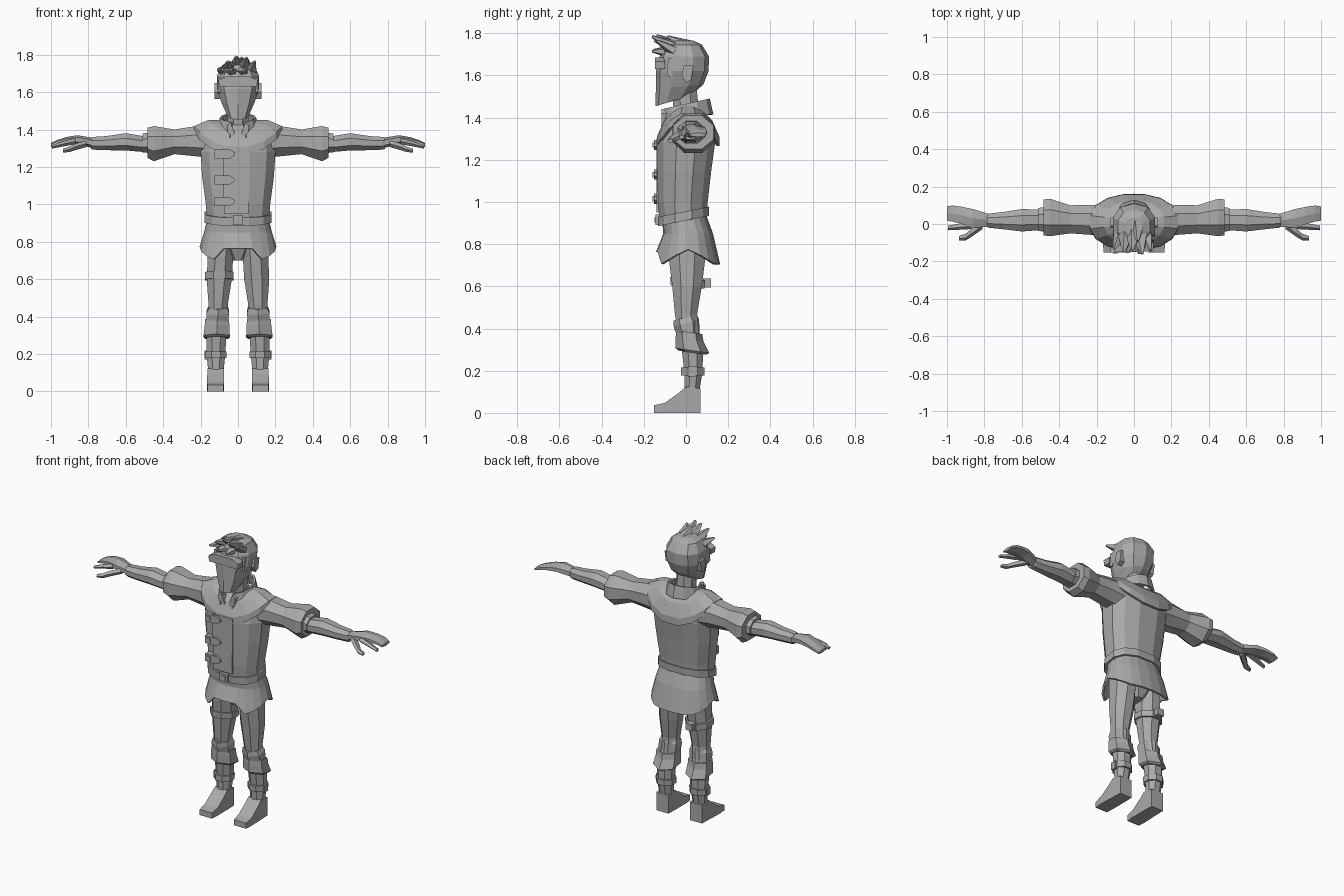
import bpy, bmesh, math
from mathutils import Vector

grey = bpy.data.materials.new("grey")
grey.diffuse_color = (0.4, 0.4, 0.4, 1)


def finish(name, bm, mirror=False, thick=0):
    bmesh.ops.recalc_face_normals(bm, faces=bm.faces)
    me = bpy.data.meshes.new(name)
    bm.to_mesh(me)
    bm.free()
    me.materials.append(grey)
    ob = bpy.data.objects.new(name, me)
    bpy.context.collection.objects.link(ob)
    if thick:
        mod = ob.modifiers.new("thickness", 'SOLIDIFY')
        mod.thickness = thick
        mod.offset = -1
    if mirror:
        ob.modifiers.new("mirror", 'MIRROR').use_clip = False
    return ob


def skin(bm, loops, closed=True, caps=True):
    rows = [[bm.verts.new(p) for p in loop] for loop in loops]
    n = len(rows[0])
    for a, b in zip(rows, rows[1:]):
        for i in range(n if closed else n - 1):
            j = (i + 1) % n
            bm.faces.new((a[i], a[j], b[j], b[i]))
    if caps:
        bm.faces.new(rows[0])
        bm.faces.new(rows[-1])


def unit_ring(n, p):
    angles = [(i + 0.5) * 2 * math.pi / n for i in range(n)]
    cs = [math.copysign(abs(math.cos(a)) ** p, math.cos(a)) for a in angles]
    sn = [math.copysign(abs(math.sin(a)) ** p, math.sin(a)) for a in angles]
    return [(c / max(cs), s / max(sn)) for c, s in zip(cs, sn)]


def loft(name, rings, axis='z', n=8, p=1.0, mirror=False):
    """rings: (position, centre u, centre v, radius u, radius v[, tilt])"""
    loops = []
    for w, cu, cv, ru, rv, *tilt in rings:
        loop = []
        for c, s in unit_ring(n, p):
            u, v = cu + ru * c, cv + rv * s
            h = w + (tilt[0] * v if tilt else 0)
            loop.append({'z': (u, v, h), 'x': (h, u, v), 'y': (u, h, v)}[axis])
        loops.append(loop)
    bm = bmesh.new()
    skin(bm, loops)
    return finish(name, bm, mirror)


def plate(name, pts, y0, y1, mirror=False):
    """Front-facing outline in x, z extruded along y."""
    bm = bmesh.new()
    skin(bm, [[(x, y, z) for x, z in pts] for y in (y0, y1)])
    return finish(name, bm, mirror)


def box(name, x0, x1, y0, y1, z0, z1, mirror=False):
    return plate(name, [(x0, z0), (x1, z0), (x1, z1), (x0, z1)], y0, y1, mirror)


# Torso, neck and pelvis
loft("torso", [(0.91, 0, -.012, .165, .11, .1), (1.0, 0, -.015, .172, .118), (1.15, 0, -.008, .192, .128),
               (1.28, 0, 0, .2, .138), (1.36, 0, .01, .195, .125), (1.41, 0, .01, .15, .08)], n=12, p=.85)
loft("neck", [(1.36, 0, .01, .06, .06), (1.54, 0, -.01, .052, .06)])
loft("pelvis", [(.70, 0, .01, .035, .05), (.77, 0, .01, .1, .08), (.92, 0, -.01, .15, .095)])

# Flared coat skirt with a raised front opening
N = 20
loops = []
for z, cy, rx, ry, hem in [(.94, -.01, .16, .105, 0), (.85, .01, .182, .118, 0), (.74, .01, .205, .152, 1)]:
    loop = []
    for i in range(N):
        a = 2 * math.pi * i / N
        c, s = math.cos(a), math.sin(a)
        h = z
        if hem:
            h = .775 - .07 * min(1, abs(s) * 1.2)
            if s < -.9:
                h = .765
        loop.append((rx * math.copysign(abs(c) ** .85, c), cy + ry * math.copysign(abs(s) ** .85, s), h))
    loops.append(loop)
bm = bmesh.new()
skin(bm, loops, caps=False)
finish("coat_skirt", bm, thick=.012)

# Shoulder yoke draped around the neck
loops = []
for z, drop, cy, rx, ry in [(1.455, .03, .01, .075, .07), (1.455, .07, .01, .16, .115),
                            (1.425, .115, .01, .235, .148), (1.395, .13, .01, .238, .15)]:
    loops.append([(rx * c, cy + ry * s, z - drop * s * s) for c, s in unit_ring(16, .9)])
bm = bmesh.new()
skin(bm, loops, caps=False)
finish("shoulder_yoke", bm, thick=.015)

# Standing collar, open at the front with pointed ends
loops = []
for top in (0, 1):
    loop = []
    for i in range(11):
        a = math.radians(-68 + i * 31.6)
        c, s = math.cos(a), math.sin(a)
        f = max(0, -s)
        r = .098 if top else .115
        loop.append((r * c, .0 + (r + .015) * s, (1.465 + .025 * s) if top else 1.415 - .075 * f))
    loops.append(loop)
bm = bmesh.new()
skin(bm, loops, closed=False, caps=False)
finish("collar", bm, thick=.014)
plate("shirt_lapel", [(.01, 1.36), (.045, 1.32), (.06, 1.42), (.04, 1.44)], -.115, -.075, True)

# Belt with buckle
loft("belt", [(.912, 0, -.012, .178, .12, .2), (.956, 0, -.012, .178, .122, .2)], n=12, p=.85)
box("belt_buckle", -.028, .028, -.145, -.12, .89, .94)
box("buckle_centre", -.014, .014, -.15, -.14, .903, .927)

# Coat front placket and three toggles
plate("coat_placket", [(-.075, .95), (.055, .95), (.06, 1.15), (.06, 1.3), (-.08, 1.3), (-.08, 1.15)], -.141, -.12)
for z in (1.27, 1.13, 1.015):
    plate("toggle", [(-.125, z - .024), (-.045, z - .024), (-.02, z - .008), (-.02, z + .01),
                     (-.045, z + .024), (-.125, z + .024)], -.152, -.115)
    box("toggle_clasp", -.112, -.088, -.158, -.15, z - .013, z + .013)

# Head
loft("head", [(1.497, 0, -.06, .055, .085, .3), (1.55, 0, -.03, .088, .113, .1), (1.62, 0, -.018, .112, .125),
              (1.69, 0, -.008, .112, .117), (1.745, 0, -.012, .085, .088), (1.765, 0, -.015, .045, .05)], n=10, p=.85)
plate("brow_fringe", [(-.1, 1.63), (.1, 1.63), (.105, 1.665), (.06, 1.685), (-.06, 1.685), (-.105, 1.665)],
      -.148, -.1)

# Ears and sideburns
for part, prof in [("ear", [(-.02, 1.6), (.0, 1.565), (.025, 1.58), (.035, 1.645), (-.01, 1.65)]),
                   ("sideburn", [(-.09, 1.6), (-.065, 1.59), (-.05, 1.68), (-.085, 1.68)])]:
    bm = bmesh.new()
    skin(bm, [[(x, y, z) for y, z in prof] for x in (.085, .126 if part == "ear" else .108)])
    finish(part, bm, True)

# Swept hair tufts
tufts = [(-.07, -.05, 1.71, -.105, -.135, 1.725, .035), (-.04, -.05, 1.73, -.055, -.15, 1.765, .04),
         (0, -.04, 1.735, -.01, -.14, 1.79, .042), (.03, -.05, 1.73, .045, -.16, 1.785, .042),
         (.06, -.05, 1.71, .09, -.14, 1.765, .038), (.02, -.06, 1.71, .03, -.16, 1.715, .045),
         (-.03, -.06, 1.70, -.035, -.155, 1.72, .045), (.02, .02, 1.735, .02, -.09, 1.785, .04)]
for x0, y0, z0, x1, y1, z1, r in tufts:
    a, b = Vector((x0, y0, z0)), Vector((x1, y1, z1))
    rot = (b - a).to_track_quat('Z', 'Y')
    base = [a + rot @ Vector((r * c, r * .8 * s, 0)) for c, s in unit_ring(5, 1)]
    tip = [b + rot @ Vector((.006 * c, .006 * s, 0)) for c, s in unit_ring(5, 1)]
    bm = bmesh.new()
    skin(bm, [base, tip])
    finish("hair_tuft", bm)

# Arms: puffed sleeve, cuff, forearm
loft("sleeve", [(.15, .02, 1.33, .085, .08), (.23, .022, 1.338, .08, .08), (.34, .025, 1.335, .075, .066),
                (.45, .035, 1.325, .1, .094), (.485, .035, 1.33, .096, .08)], 'x', mirror=True)
loft("sleeve_cuff", [(.48, .025, 1.33, .065, .054), (.51, .024, 1.328, .062, .05)], 'x', mirror=True)
loft("forearm", [(.5, .022, 1.322, .055, .042), (.6, .02, 1.335, .06, .046), (.7, .018, 1.328, .046, .038),
                 (.775, .018, 1.327, .038, .034), (.785, .018, 1.327, .034, .03)], 'x', mirror=True)

# Hands: palm with joined fingers, index finger and thumb
loft("hand", [(.765, .018, 1.327, .032, .028), (.86, .03, 1.346, .05, .024), (.92, .046, 1.342, .046, .018),
              (.97, .056, 1.33, .043, .014), (1.0, .056, 1.318, .038, .01)], 'x', n=6, mirror=True)
loft("index_finger", [(.87, -.005, 1.338, .018, .016), (.93, -.012, 1.325, .015, .014),
                      (.995, -.02, 1.307, .011, .009)], 'x', n=5, mirror=True)
loft("thumb", [(.81, .0, 1.325, .022, .018), (.87, -.045, 1.308, .02, .018), (.9, -.068, 1.295, .016, .015),
               (.935, -.075, 1.288, .011, .01)], 'x', n=5, mirror=True)

# Legs
loft("leg", [(.86, .085, 0, .075, .088), (.72, .094, .005, .068, .085), (.6, .1, .005, .067, .07),
             (.47, .106, 0, .052, .053), (.39, .11, .01, .053, .05), (.3, .116, .03, .054, .05),
             (.2, .118, .035, .05, .044), (.12, .118, .03, .042, .036), (.04, .118, .03, .042, .036)], mirror=True)
loft("knee_guard", [(.455, .106, -.005, .05, .054, .3), (.425, .108, .002, .06, .06, .3),
                    (.37, .11, .01, .058, .055)], n=6, mirror=True)
loft("boot_cuff", [(.385, .112, .015, .064, .062, -.15), (.35, .112, .017, .066, .066, -.15),
                   (.3, .114, .03, .07, .08, -.15), (.29, .114, .03, .06, .065, -.15)], n=6, mirror=True)
loft("boot_strap", [(.178, .118, .032, .056, .055), (.215, .118, .032, .057, .056)], mirror=True)
box("strap_buckle", .165, .18, .01, .045, .172, .22, True)

# Feet
loft("foot", [(-.152, .12, .018, .043, .018), (-.1, .12, .024, .046, .024), (-.035, .119, .047, .045, .047),
              (0, .118, .062, .044, .062), (.068, .118, .058, .042, .058)], 'y', n=4, mirror=True)

# Thigh strap on one leg only
loft("thigh_strap", [(.598, -.1, .007, .077, .08, -.1), (.637, -.1, .007, .077, .082, -.1)])
box("thigh_strap_buckle", -.125, -.08, .08, .118, .595, .638)
